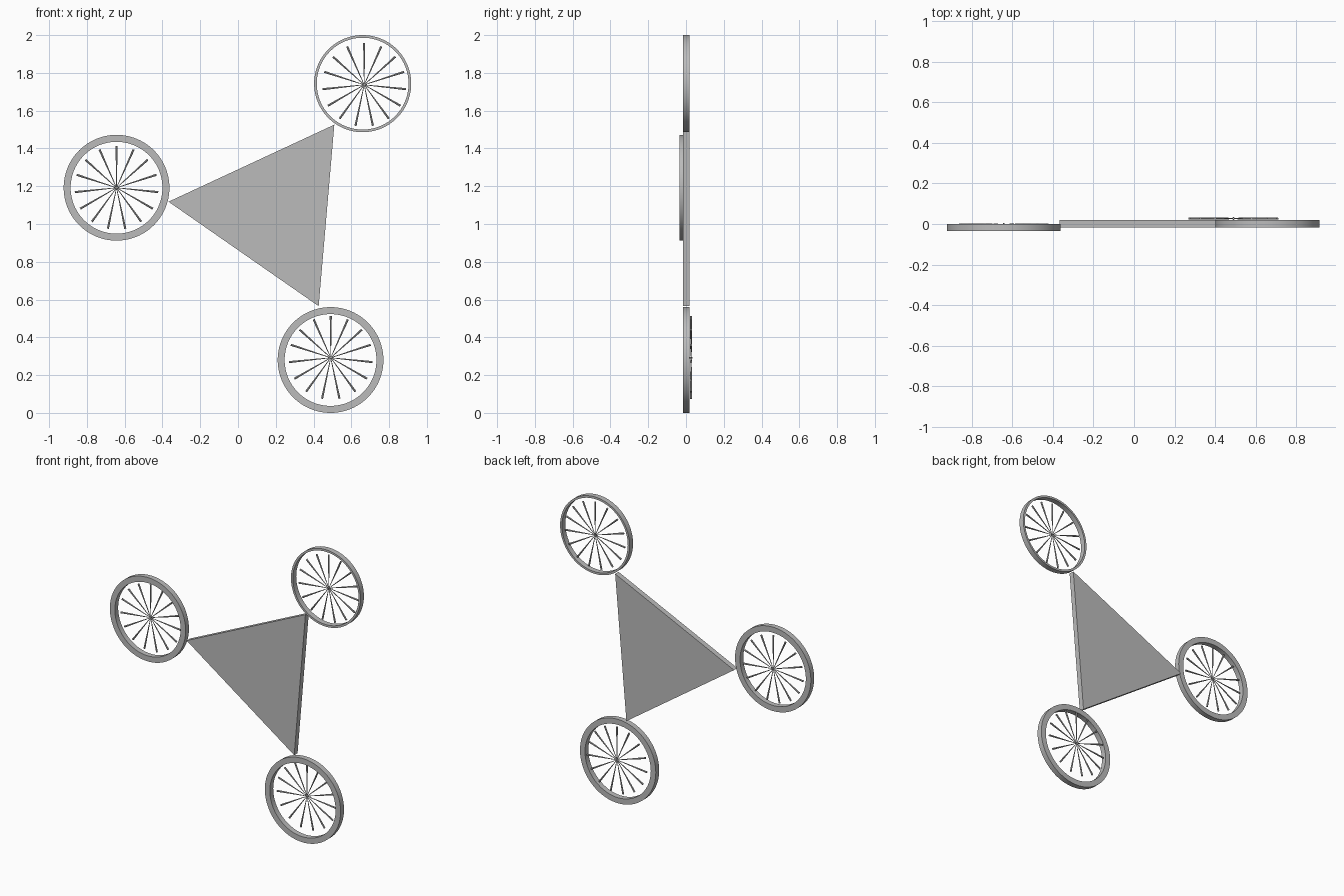
import bpy, bmesh, math
from mathutils import Matrix, Vector

cube = bpy.data.objects.get("Cube")
if cube:
    bpy.data.objects.remove(cube, do_unlink=True)

grey = bpy.data.materials.new("plain grey")
grey.use_nodes = True
grey.diffuse_color = (0.5, 0.5, 0.5, 1)
grey.node_tree.nodes["Principled BSDF"].inputs["Base Color"].default_value = (0.5, 0.5, 0.5, 1)


def finish(bm, name, smooth=True):
    bmesh.ops.recalc_face_normals(bm, faces=bm.faces)
    mesh = bpy.data.meshes.new(name)
    bm.to_mesh(mesh)
    bm.free()
    mesh.materials.append(grey)
    obj = bpy.data.objects.new(name, mesh)
    bpy.context.collection.objects.link(obj)
    if smooth:
        bpy.ops.object.select_all(action='DESELECT')
        obj.select_set(True)
        bpy.context.view_layer.objects.active = obj
        bpy.ops.object.shade_smooth_by_angle(angle=math.radians(35))
    return obj


def rim(name, x, z, outer, inner, y0, y1, steps=96):
    # Rectangular section spun around the wheel axis
    bm = bmesh.new()
    section = [bm.verts.new((x + r, y, z))
               for r, y in ((inner, y0), (outer, y0), (outer, y1), (inner, y1))]
    edges = [bm.edges.new((section[i], section[(i + 1) % 4])) for i in range(4)]
    bmesh.ops.spin(bm, geom=section + edges, cent=(x, 0, z), axis=(0, 1, 0),
                   angle=math.tau, steps=steps, use_merge=True)
    bmesh.ops.remove_doubles(bm, verts=bm.verts, dist=1e-5)
    finish(bm, name)


def spokes(name, x, y, z, count=15, length=0.222):
    # Thin cones that widen from the hub to the rim
    bm = bmesh.new()
    for i in range(count):
        turn = Matrix.Rotation(math.tau * i / count, 4, 'Y')
        place = Matrix.Translation((x, y, z)) @ turn @ Matrix.Translation((0, 0, length / 2))
        bmesh.ops.create_cone(bm, cap_ends=True, segments=10, radius1=0.0015,
                              radius2=0.006, depth=length, matrix=place)
    # Small pin at the hub
    pin = Matrix.Translation((x, y, z)) @ Matrix.Rotation(math.pi / 2, 4, 'X')
    bmesh.ops.create_cone(bm, cap_ends=True, segments=10, radius1=0.003,
                          radius2=0.003, depth=0.015, matrix=pin)
    finish(bm, name)


# Flat triangular plate
bm = bmesh.new()
corners = ((0.51, 1.526), (-0.368, 1.118), (0.427, 0.565))
face = bm.faces.new([bm.verts.new((x, -0.017, z)) for x, z in corners])
extruded = bmesh.ops.extrude_face_region(bm, geom=[face], use_keep_orig=True)
moved = [v for v in extruded["geom"] if isinstance(v, bmesh.types.BMVert)]
bmesh.ops.translate(bm, verts=moved, vec=Vector((0, 0.036, 0)))
finish(bm, "triangle_plate", smooth=False)

# Three wheels at the corners
rim("upper_rim", 0.66, 1.743, 0.257, 0.243, -0.017, 0.019)
spokes("upper_spokes", 0.668, 0.004, 1.737)
rim("side_rim", -0.643, 1.192, 0.28, 0.243, -0.034, 0.001)
spokes("side_spokes", -0.643, -0.003, 1.192)
rim("lower_rim", 0.49, 0.28, 0.28, 0.243, -0.017, 0.019)
spokes("lower_spokes", 0.491, 0.027, 0.292)
